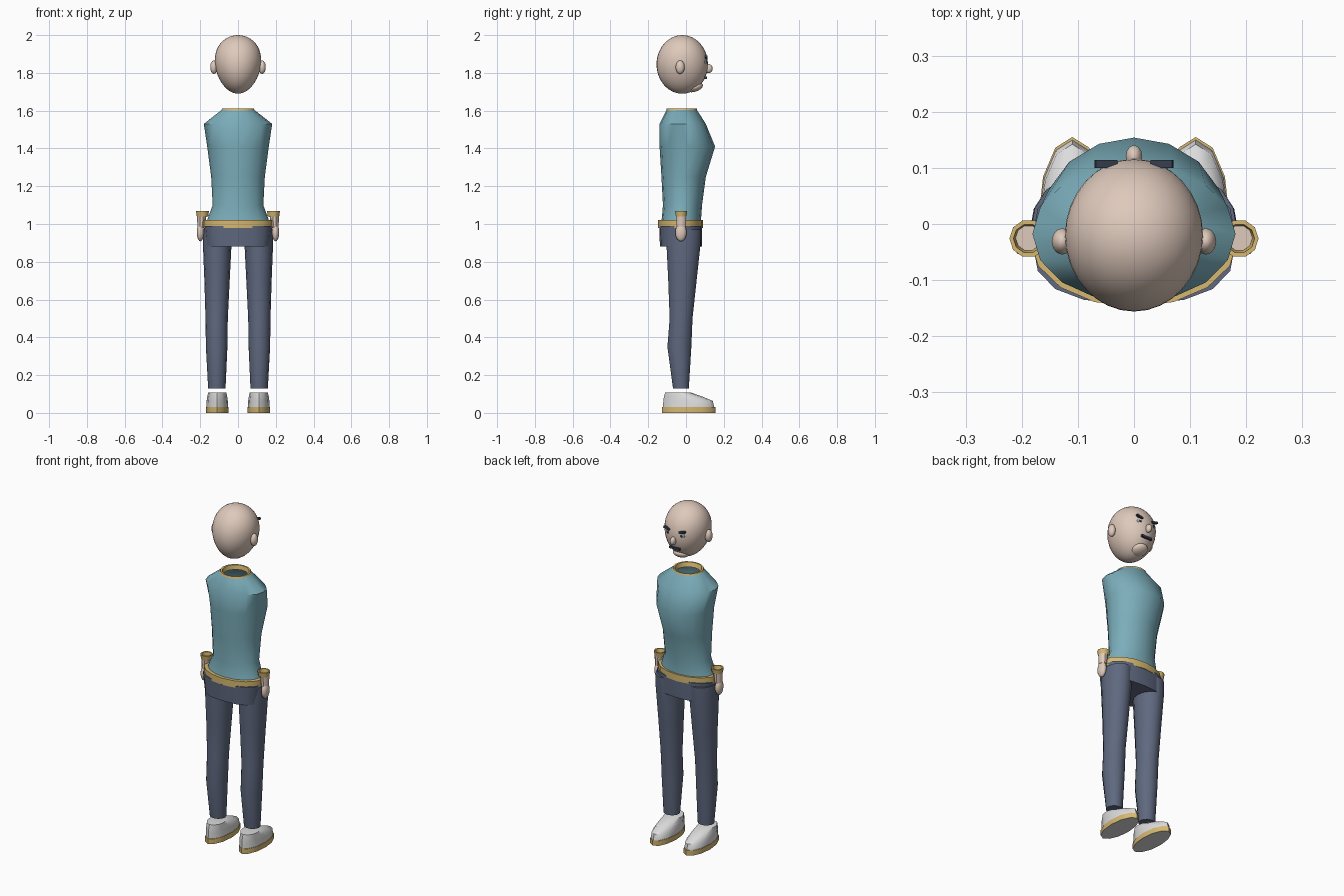
import bpy, bmesh, math
from mathutils import Matrix, Vector

cube = bpy.data.objects.get("Cube")
if cube:
    bpy.data.objects.remove(cube, do_unlink=True)


def material(name, rgb):
    m = bpy.data.materials.new(name)
    m.use_nodes = True
    col = [(c / 255) ** 2.2 for c in rgb] + [1]
    m.diffuse_color = col
    m.node_tree.nodes["Principled BSDF"].inputs["Base Color"].default_value = col
    return m


SKIN = material("skin", (222, 200, 186))
TEAL = material("teal shirt", (122, 172, 185))
GOLD = material("gold trim", (212, 182, 112))
SLATE = material("slate trousers", (95, 104, 126))
WHITE = material("white shoe", (220, 220, 220))
DARK = material("dark hair", (58, 64, 80))
EYE = material("eye blue grey", (150, 172, 198))


def finish(name, bm, mats, angle=40):
    bmesh.ops.recalc_face_normals(bm, faces=bm.faces)
    me = bpy.data.meshes.new(name)
    bm.to_mesh(me)
    bm.free()
    ob = bpy.data.objects.new(name, me)
    bpy.context.collection.objects.link(ob)
    for m in mats:
        me.materials.append(m)
    bpy.ops.object.select_all(action="DESELECT")
    ob.select_set(True)
    bpy.context.view_layer.objects.active = ob
    bpy.ops.object.shade_smooth_by_angle(angle=math.radians(angle))
    return ob


def loft(name, rings, mats, sides=16, caps=(True, True), power=1.0, rule=None):
    """Stack oval rings (z, centre x, half width, back y, front y)."""
    bm = bmesh.new()
    loops = []
    for z, cx, hx, y0, y1 in rings:
        loop = []
        for i in range(sides):
            a = 2 * math.pi * i / sides
            c, s = math.cos(a), math.sin(a)
            px = math.copysign(abs(c) ** power, c) * hx
            py = math.copysign(abs(s) ** power, s) * (y1 - y0) / 2
            loop.append(bm.verts.new((cx + px, (y0 + y1) / 2 + py, z)))
        loops.append(loop)
    for lo, hi in zip(loops, loops[1:]):
        for i in range(sides):
            j = (i + 1) % sides
            bm.faces.new((lo[i], lo[j], hi[j], hi[i]))
    if caps[0]:
        bm.faces.new(loops[0])
    if caps[1]:
        bm.faces.new(loops[-1])
    if rule:
        for f in bm.faces:
            f.material_index = rule(f.calc_center_median())
    return finish(name, bm, mats)


def ball(name, centre, radii, mat, rot=None, taper=0.0, seg=16):
    bm = bmesh.new()
    bmesh.ops.create_uvsphere(bm, u_segments=seg, v_segments=seg * 3 // 4, radius=1)
    for v in bm.verts:
        v.co.x *= 1 + taper * v.co.z
    m = Matrix.Translation(centre) @ (rot or Matrix()) @ Matrix.Diagonal((*radii, 1))
    bm.transform(m)
    return finish(name, bm, [mat], 60)


def box(name, centre, size, mat, rot=None):
    bm = bmesh.new()
    bmesh.ops.create_cube(bm, size=1)
    bm.transform(Matrix.Translation(centre) @ (rot or Matrix()) @ Matrix.Diagonal((*size, 1)))
    return finish(name, bm, [mat])


# Shirt with an open neck, collar and hem
loft("shirt", [(0.99, 0, .172, -.135, .083), (1.03, 0, .16, -.128, .08),
               (1.10, 0, .134, -.122, .085), (1.25, 0, .142, -.13, .105),
               (1.41, 0, .163, -.14, .154), (1.53, 0, .181, -.14, .105),
               (1.605, 0, .085, -.102, .057)], [TEAL], caps=(True, False))
loft("collar", [(1.585, 0, .068, -.085, .045), (1.61, 0, .074, -.094, .05),
                (1.611, 0, .084, -.102, .057), (1.60, 0, .089, -.105, .06)],
     [GOLD], caps=(False, False))
loft("shirt_hem", [(.98, 0, .185, -.148, .09), (1.02, 0, .185, -.148, .09)], [GOLD])

# Trousers
loft("trouser_hips", [(.88, 0, .17, -.138, .085), (.99, 0, .182, -.142, .086)],
     [SLATE], power=.75)
for side, s in (("left", 1), ("right", -1)):
    loft(side + "_trouser_leg",
         [(.13, s * .112, .046, -.07, .016), (.35, s * .113, .057, -.1, .03),
          (.50, s * .113, .059, -.088, .036), (.70, s * .111, .067, -.096, .058),
          (.90, s * .11, .076, -.106, .08), (.97, s * .11, .074, -.106, .082)],
         [SLATE], sides=14)

    # Shoe: pale upper over a gold sole band
    loft(side + "_shoe_upper",
         [(.028, s * .11, .058, -.122, .15), (.063, s * .11, .056, -.12, .142),
          (.085, s * .11, .053, -.117, .09), (.108, s * .11, .048, -.11, .025)],
         [WHITE], sides=12)
    loft(side + "_shoe_sole", [(0, s * .11, .06, -.126, .155), (.03, s * .11, .06, -.126, .155)],
         [GOLD, WHITE], sides=12, rule=lambda c: int(c.z < .005))

    # Hand, wrist and cuff
    ball(side + "_hand", (s * .199, -.027, .955), (.019, .03, .047), SKIN, seg=12)
    loft(side + "_wrist", [(.985, s * .195, .02, -.05, 0), (1.045, s * .192, .025, -.052, .002)],
         [SKIN], sides=10)
    loft(side + "_cuff", [(1.04, s * .188, .03, -.055, .003), (1.068, s * .188, .034, -.06, .008),
                          (1.068, s * .188, .027, -.052, 0), (1.046, s * .188, .023, -.048, -.002)],
         [GOLD], sides=10, caps=(False, False))

    # Ear, eye and slanted brow
    ball(side + "_ear", (s * .128, -.031, 1.83), (.019, .024, .036), SKIN, seg=12)
    ball(side + "_eye", (s * .045, .098, 1.858), (.016, .009, .011), EYE, seg=12)
    ball(side + "_pupil", (s * .044, .106, 1.858), (.006, .004, .007), DARK, seg=8)
    box(side + "_brow", (s * .05, .107, 1.882), (.04, .014, .011), DARK,
        Matrix.Rotation(-s * .25, 4, "Y"))

# Head and face
ball("head", (0, -.02, 1.845), (.122, .136, .155), SKIN, taper=.13, seg=32)
ball("chin", (0, .045, 1.724), (.045, .046, .024), SKIN, Matrix.Rotation(.3, 4, "X"))
ball("nose", (0, .12, 1.823), (.015, .021, .024), SKIN, seg=12)
box("moustache", (0, .104, 1.775), (.066, .012, .013), DARK)
